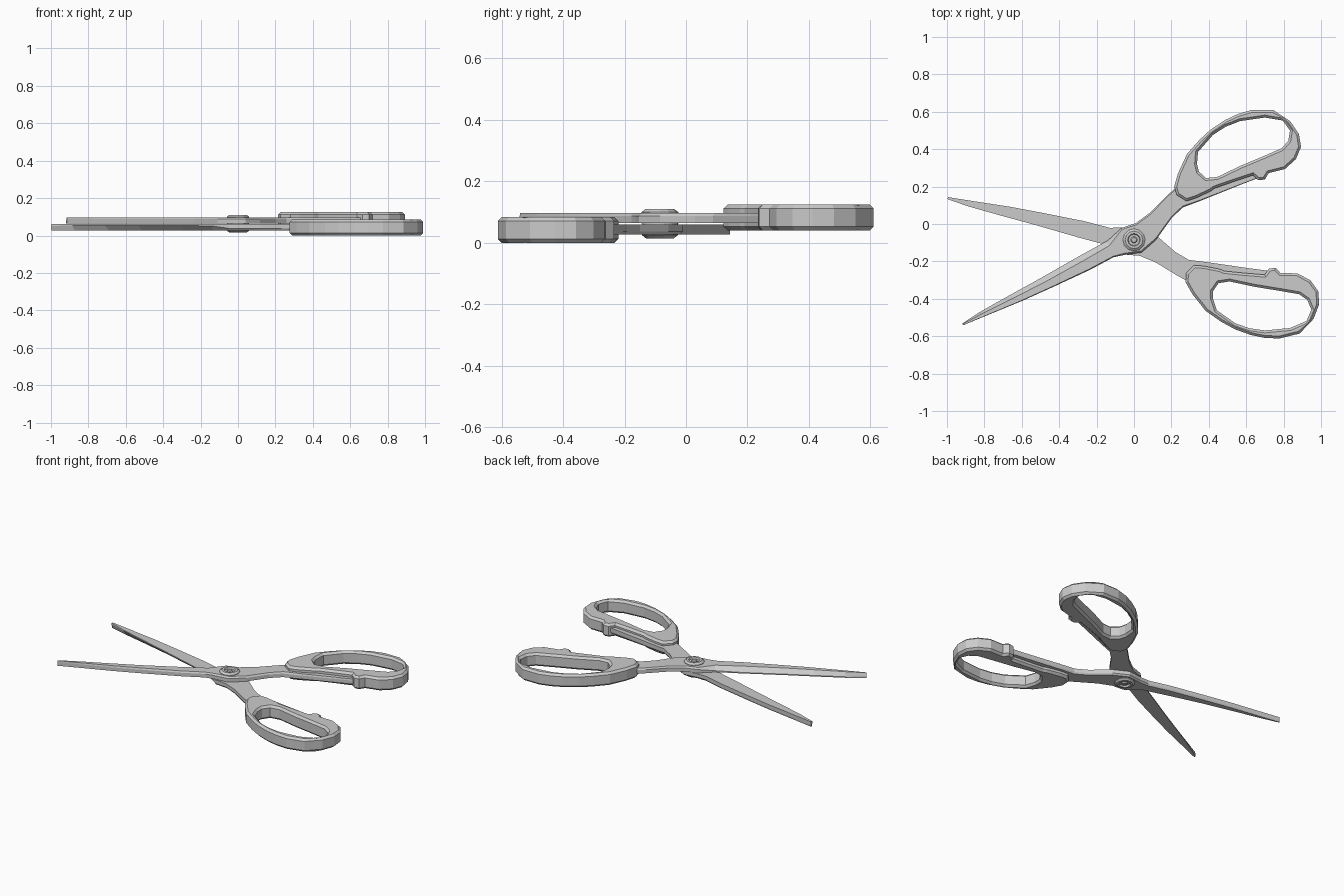
import bpy, bmesh, math
from mathutils import Matrix, Vector

if "Cube" in bpy.data.objects:
    bpy.data.objects.remove(bpy.data.objects["Cube"])

PIVOT = Vector((0, -0.085, 0.0625))
# half-turn about the line of symmetry turns one scissor half into the other
FLIP = (Matrix.Translation(PIVOT)
        @ Matrix.Rotation(math.pi, 4, Vector((math.cos(math.radians(6.8)), math.sin(math.radians(6.8)), 0)))
        @ Matrix.Translation(-PIVOT))


def add_object(name, bm):
    bmesh.ops.recalc_face_normals(bm, faces=bm.faces[:])
    mesh = bpy.data.meshes.new(name)
    bm.to_mesh(mesh)
    bm.free()
    ob = bpy.data.objects.new(name, mesh)
    bpy.context.collection.objects.link(ob)
    return ob


def flipped_copy(ob, name):
    mesh = ob.data.copy()
    mesh.transform(FLIP)
    mesh.name = name
    bpy.context.collection.objects.link(bpy.data.objects.new(name, mesh))


# blade, shank and tang: cross-sections from tip to tang end
# (inner x, inner y, outer x, outer y, ground bevel width, edge thickness)
Z0, Z1 = 0.0645, 0.097
SECTIONS = [
    (-0.919, -0.532, -0.913, -0.541, 0.4, 0.3),
    (-0.82, -0.468, -0.78, -0.486, 0.4, 0.2),
    (-0.66, -0.378, -0.60, -0.412, 0.4, 0.2),
    (-0.50, -0.290, -0.44, -0.340, 0.4, 0.2),
    (-0.29, -0.170, -0.235, -0.245, 0.35, 0.2),
    (-0.14, -0.088, -0.11, -0.178, 0.3, 0.3),
    (-0.065, -0.02, -0.05, -0.165, 0.06, 0.7),
    (0.01, 0.005, 0.04, -0.153, 0.06, 0.7),
    (0.085, 0.06, 0.118, -0.085, 0.06, 0.7),
    (0.18, 0.155, 0.20, 0.03, 0.06, 0.7),
    (0.235, 0.205, 0.26, 0.088, 0.06, 0.7),
    (0.35, 0.20, 0.35, 0.122, 0.06, 0.7),
    (0.55, 0.25, 0.565, 0.208, 0.06, 0.7),
    (0.68, 0.29, 0.68, 0.252, 0.06, 0.7),
]
bm = bmesh.new()
rings = []
for ix, iy, ox, oy, f, e in SECTIONS:
    mx, my = ix + (ox - ix) * f, iy + (oy - iy) * f
    sx, sy = ox + (ix - ox) * 0.06, oy + (iy - oy) * 0.06
    ze, zs = Z0 + (Z1 - Z0) * e, Z0 + (Z1 - Z0) * 0.7
    rings.append([bm.verts.new(c) for c in (
        (ox, oy, Z0), (ox, oy, zs), (sx, sy, Z1), (mx, my, Z1), (ix, iy, ze), (ix, iy, Z0))])
for a, b in zip(rings, rings[1:]):
    for i in range(6):
        j = (i + 1) % 6
        bm.faces.new((a[i], a[j], b[j], b[i]))
bm.faces.new(rings[0])
bm.faces.new(rings[-1])
flipped_copy(add_object("upper_blade", bm), "lower_blade")

# finger grip: thick chamfered loop with a hole and a small spur
OUTER = [(0.215, 0.20), (0.228, 0.155), (0.28, 0.122), (0.33, 0.138), (0.41, 0.175),
         (0.43, 0.19), (0.53, 0.225), (0.635, 0.26), (0.665, 0.234), (0.70, 0.238),
         (0.72, 0.272), (0.807, 0.294), (0.866, 0.347), (0.893, 0.412), (0.882, 0.481),
         (0.834, 0.551), (0.743, 0.61), (0.63, 0.61), (0.555, 0.588), (0.487, 0.556),
         (0.41, 0.505), (0.35, 0.45), (0.283, 0.374), (0.235, 0.27)]
HOLE = [(0.337, 0.321), (0.342, 0.385), (0.422, 0.476), (0.49, 0.52), (0.567, 0.55),
        (0.70, 0.569), (0.795, 0.553), (0.834, 0.50), (0.825, 0.445), (0.79, 0.405),
        (0.70, 0.366), (0.567, 0.31), (0.444, 0.251), (0.385, 0.246), (0.347, 0.28)]
bm = bmesh.new()
for loop in (OUTER, HOLE):
    vs = [bm.verts.new((x, y, 0.04)) for x, y in loop]
    for i, v in enumerate(vs):
        bm.edges.new((vs[i - 1], v))
bmesh.ops.triangle_fill(bm, edges=bm.edges[:], use_beauty=True)
ext = bmesh.ops.extrude_face_region(bm, geom=bm.faces[:], use_keep_orig=True)
bmesh.ops.translate(bm, vec=(0, 0, 0.085),
                    verts=[g for g in ext["geom"] if isinstance(g, bmesh.types.BMVert)])
bmesh.ops.recalc_face_normals(bm, faces=bm.faces[:])
rim = [e for e in bm.edges if len(e.link_faces) == 2
       and abs(abs(e.link_faces[0].normal.z) - abs(e.link_faces[1].normal.z)) > 0.5]
bmesh.ops.bevel(bm, geom=rim, offset=0.013, segments=1, affect='EDGES', clamp_overlap=False)
flipped_copy(add_object("upper_grip", bm), "lower_grip")

# pivot screw: stacked rings with a recessed centre, one head per side
bm = bmesh.new()
rings = []
for r, z in ((0.06, 0.0625), (0.06, 0.1), (0.047, 0.11), (0.034, 0.11), (0.03, 0.1), (0.018, 0.1), (0.013, 0.107)):
    rings.append([bm.verts.new((r * math.cos(i * math.pi / 6), PIVOT.y + r * math.sin(i * math.pi / 6), z))
                  for i in range(12)])
for a, b in zip(rings, rings[1:]):
    for i in range(12):
        j = (i + 1) % 12
        bm.faces.new((a[i], a[j], b[j], b[i]))
bm.faces.new(rings[0])
bm.faces.new(rings[-1])
flipped_copy(add_object("screw_head_top", bm), "screw_head_bottom")
